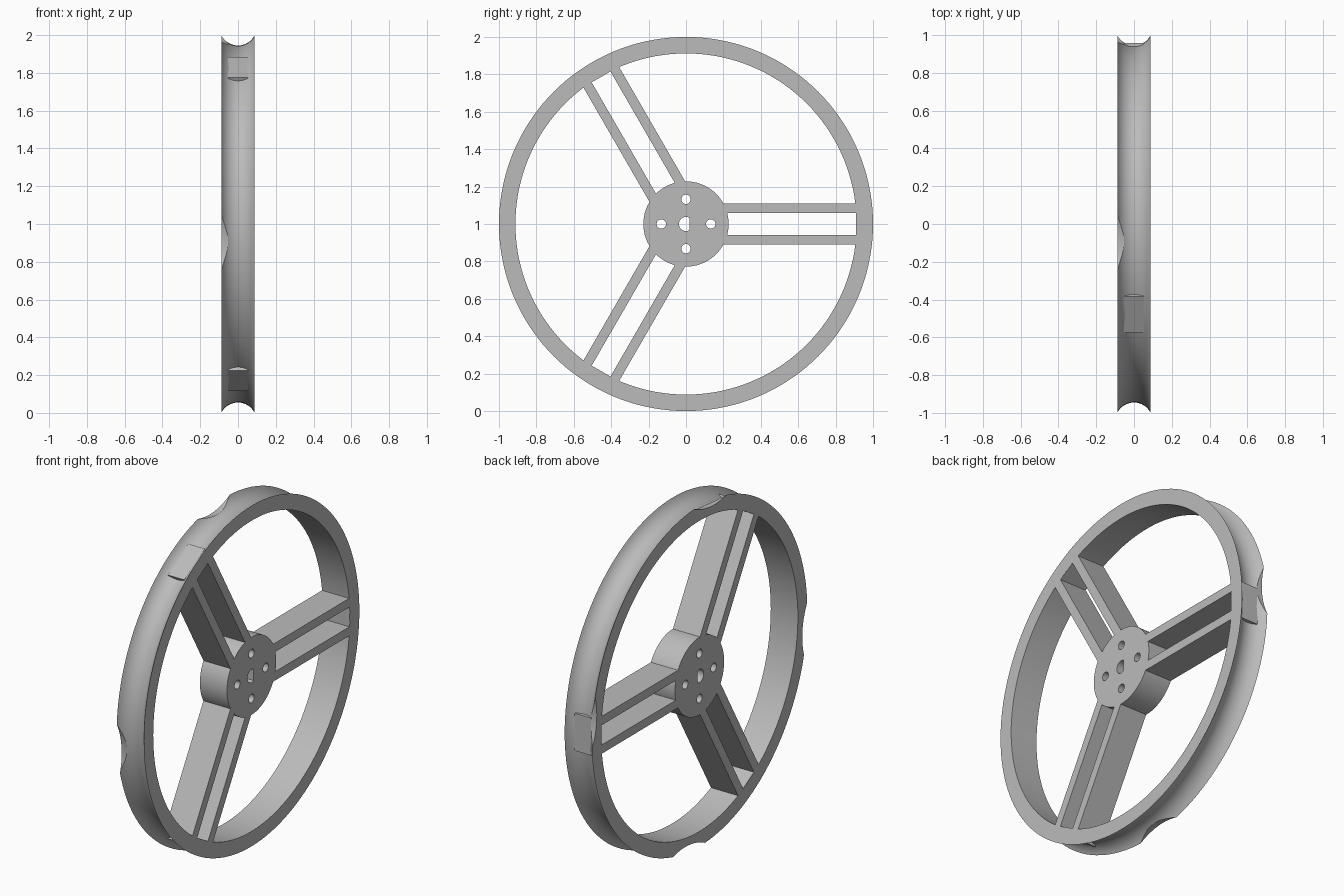
import bpy, bmesh, math
from mathutils import Matrix, Vector

if "Cube" in bpy.data.objects:
    bpy.data.objects.remove(bpy.data.objects["Cube"])

HALF = 0.088      # half thickness of the wheel
CENTRE = Vector((0, 0, 1))

grey = bpy.data.materials.new("plain_grey")
grey.use_nodes = True
colour = (0.5, 0.5, 0.5, 1)
grey.diffuse_color = colour
grey.node_tree.nodes["Principled BSDF"].inputs["Base Color"].default_value = colour


def finish(name, bm):
    """Turn a bmesh into a grey object."""
    bmesh.ops.recalc_face_normals(bm, faces=bm.faces)
    mesh = bpy.data.meshes.new(name)
    bm.to_mesh(mesh)
    bm.free()
    mesh.materials.append(grey)
    ob = bpy.data.objects.new(name, mesh)
    bpy.context.collection.objects.link(ob)
    return ob


def activate(ob):
    bpy.ops.object.select_all(action='DESELECT')
    ob.select_set(True)
    bpy.context.view_layer.objects.active = ob


def add_cylinder(bm, radius, x0, x1, y, z, segments):
    """Cylinder along x."""
    place = Matrix.Translation(((x0 + x1) / 2, y, z)) @ Matrix.Rotation(math.pi / 2, 4, 'Y')
    bmesh.ops.create_cone(bm, cap_ends=True, segments=segments, radius1=radius,
                          radius2=radius, depth=x1 - x0, matrix=place)


def add_box(bm, half_x, r0, r1, t0, t1, turn):
    """Box given by radial and sideways spans, turned about the axle."""
    size = Matrix.Diagonal((2 * half_x, r1 - r0, t1 - t0, 1))
    place = Matrix.Translation((0, (r0 + r1) / 2, (t0 + t1) / 2))
    spin = Matrix.Translation(CENTRE) @ Matrix.Rotation(turn, 4, 'X')
    bmesh.ops.create_cube(bm, size=1, matrix=spin @ place @ size)


def cut(ob, bm):
    """Subtract the cutter bmesh from the object."""
    cutter = finish("cutter", bm)
    cutter.hide_render = True
    mod = ob.modifiers.new("cut", 'BOOLEAN')
    mod.operation, mod.solver, mod.object = 'DIFFERENCE', 'EXACT', cutter
    activate(ob)
    bpy.ops.object.modifier_apply(modifier=mod.name)
    bpy.data.objects.remove(cutter)


def smooth(ob):
    activate(ob)
    bpy.ops.object.shade_smooth_by_angle(angle=math.radians(25))


# Rim: a grooved section spun about the axle
SAG = 0.055
groove_r = (HALF ** 2 + SAG ** 2) / (2 * SAG)
half_angle = math.asin(HALF / groove_r)
section = [(HALF, 0.912), (-HALF, 0.912)]
for i in range(17):
    a = half_angle * (i / 8 - 1)
    section.append((groove_r * math.sin(a), 1 - SAG + groove_r * (1 - math.cos(a))))
bm = bmesh.new()
SEG = 144
rings = []
for k in range(SEG):
    a = 2 * math.pi * k / SEG
    rings.append([bm.verts.new((x, r * math.cos(a), 1 + r * math.sin(a))) for x, r in section])
for k in range(SEG):
    p, q = rings[k], rings[(k + 1) % SEG]
    for j in range(len(section)):
        n = (j + 1) % len(section)
        bm.faces.new((p[j], p[n], q[n], q[j]))
rim = finish("rim", bm)

# Four shallow bites in the lip on one side
bm = bmesh.new()
for k in range(4):
    a = math.radians(5.7 + 90 * k)
    dist = 0.96 + 0.4
    add_cylinder(bm, 0.4, -0.12, -0.01, dist * math.cos(a), 1 + dist * math.sin(a), 96)
cut(rim, bm)
smooth(rim)

# Hub with four bolt holes and a D-shaped axle hole
bm = bmesh.new()
add_cylinder(bm, 0.228, -HALF, HALF, 0, 1, 96)
hub = finish("hub", bm)
bm = bmesh.new()
for k in range(4):
    a = math.pi / 2 * k
    add_cylinder(bm, 0.025, -0.2, 0.2, 0.132 * math.cos(a), 1 + 0.132 * math.sin(a), 32)
cut(hub, bm)
bm = bmesh.new()
add_cylinder(bm, 0.038, -0.2, 0.2, 0, 1, 48)
bmesh.ops.bisect_plane(bm, geom=bm.verts[:] + bm.edges[:] + bm.faces[:],
                       plane_co=(0, 0.018, 1), plane_no=(0, 1, 0), clear_outer=True)
bmesh.ops.holes_fill(bm, edges=[e for e in bm.edges if e.is_boundary])
cut(hub, bm)
smooth(hub)

# Three double-bar spokes, each ending in a block that breaks through the groove
for k, place in enumerate(("back", "upper", "lower")):
    turn = 2 * math.pi / 3 * k
    bm = bmesh.new()
    for side in (-1, 1):
        t0, t1 = sorted((0.058 * side, 0.11 * side))
        add_box(bm, HALF, 0.19, 0.925, t0, t1, turn)
    finish(place + "_spoke", bm)
    bm = bmesh.new()
    add_box(bm, HALF - 0.0005, 0.908, 0.925, -0.1, 0.1, turn)
    add_box(bm, 0.053, 0.915, 0.958, -0.11, 0.11, turn)
    finish(place + "_spoke_end", bm)
